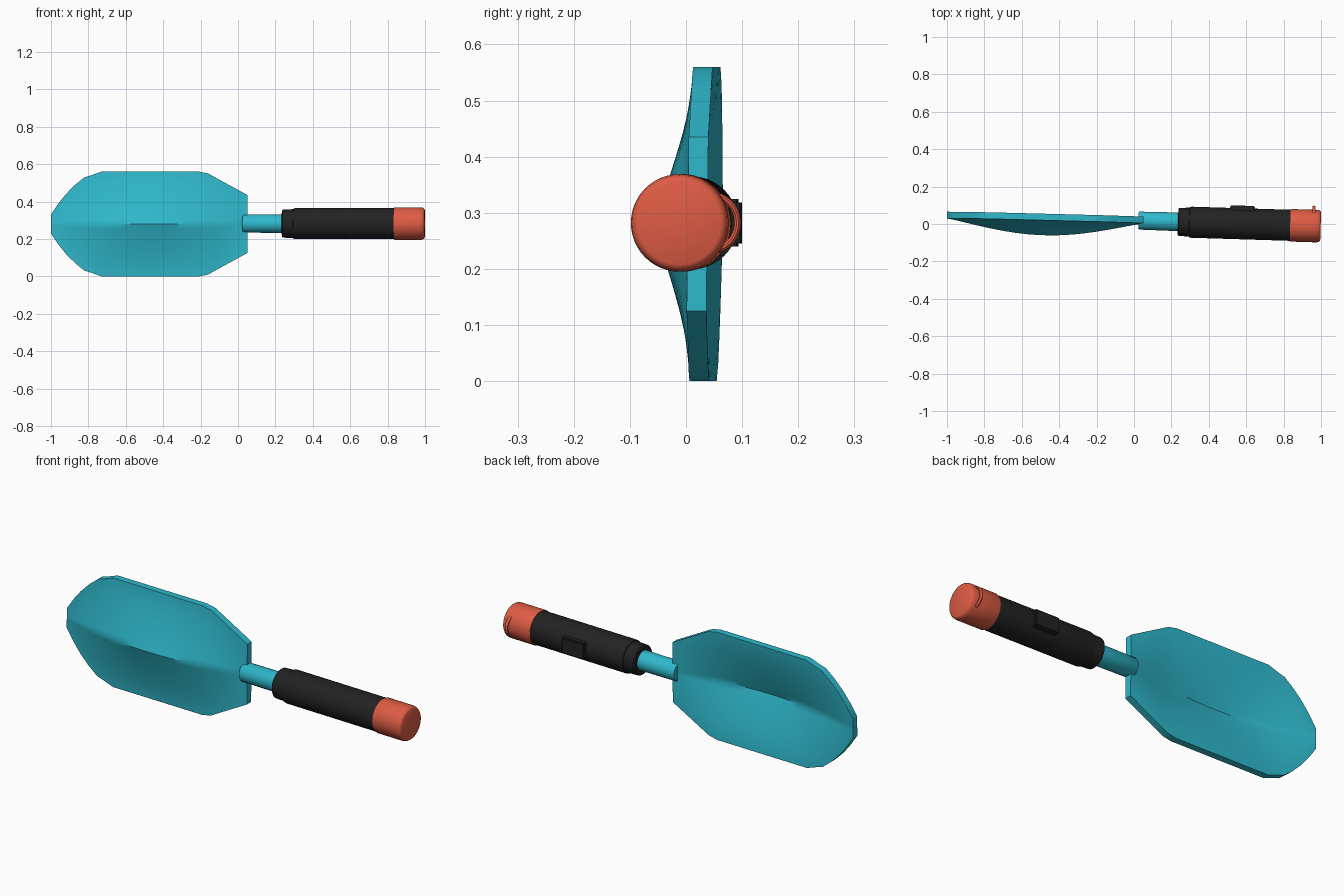
import bpy, bmesh, math
from mathutils import Vector, Matrix

cube = bpy.data.objects.get("Cube")
if cube:
    bpy.data.objects.remove(cube, do_unlink=True)

MID = 0.282                     # height of the long axis
TILT = -0.031                   # sideways drift of the handle axis


def material(name, rgb):
    m = bpy.data.materials.new(name)
    m.use_nodes = True
    m.diffuse_color = (*rgb, 1)
    m.node_tree.nodes["Principled BSDF"].inputs["Base Color"].default_value = (*rgb, 1)
    return m


teal = material("teal", (0.028, 0.48, 0.6))
black = material("black rubber", (0.016, 0.016, 0.016))
orange = material("orange", (0.73, 0.107, 0.058))


def finish(bm, name, mat, angle=35):
    bmesh.ops.recalc_face_normals(bm, faces=bm.faces)
    me = bpy.data.meshes.new(name)
    bm.to_mesh(me)
    bm.free()
    me.materials.append(mat)
    ob = bpy.data.objects.new(name, me)
    bpy.context.collection.objects.link(ob)
    bpy.ops.object.select_all(action='DESELECT')
    ob.select_set(True)
    bpy.context.view_layer.objects.active = ob
    bpy.ops.object.shade_smooth_by_angle(angle=math.radians(angle))
    return ob


def axis_y(x):
    return 0.019 + TILT * x


def lathe(name, profile, mat, sides=48):
    """Turn (x, radius) pairs around the tilted handle axis."""
    bm = bmesh.new()
    rings = []
    for x, r in profile:
        ring = []
        for i in range(sides):
            a = math.tau * i / sides
            c = r * math.cos(a)
            ring.append(bm.verts.new((x - TILT * c, axis_y(x) + c, MID + r * math.sin(a))))
        rings.append(ring)
    for a, b in zip(rings, rings[1:]):
        for i in range(sides):
            j = (i + 1) % sides
            bm.faces.new((a[i], a[j], b[j], b[i]))
    bm.faces.new(rings[0])
    bm.faces.new(rings[-1])
    return finish(bm, name, mat)


# Blade: half-width outline along x, with a ridge that fades to both ends
outline = [(-1, .05), (-.96, .11), (-.92, .16), (-.87, .21), (-.82, .25),
           (-.78, .262), (-.73, .28), (-.21, .28), (-.16, .27), (.05, .155)]


def half_width(x):
    for (x0, h0), (x1, h1) in zip(outline, outline[1:]):
        if x <= x1:
            return h0 + (h1 - h0) * (x - x0) / (x1 - x0)
    return outline[-1][1]


stations = sorted({p[0] for p in outline} | {round(-.69 + .06 * i, 2) for i in range(8)}
                  | {-.11, -.06, -.01})
COLS, THICK = 24, 0.035
bm = bmesh.new()
layers = []
for back in (0, THICK):
    grid = []
    for x in stations:
        u = (x + 1) / 1.05
        depth = 0.077 * max(0, math.sin(math.pi * u)) ** 1.1
        rim = 0.03 - 0.027 * u
        row = []
        for k in range(COLS + 1):
            t = 2 * k / COLS - 1
            z = half_width(x) * t
            y = rim - depth * (1 - abs(t)) ** 1.4 + 0.012 * z + back
            row.append(bm.verts.new((x, y, MID - .002 + z)))
        grid.append(row)
    for a, b in zip(grid, grid[1:]):
        for k in range(COLS):
            bm.faces.new((a[k], a[k + 1], b[k + 1], b[k]))
    layers.append(grid)


# Close the blade rim between front and back skins
def border(g):
    return g[0] + [r[-1] for r in g[1:]] + g[-1][-2::-1] + [r[0] for r in g[-2:0:-1]]


front, rear = border(layers[0]), border(layers[1])
for i in range(len(front)):
    j = (i + 1) % len(front)
    bm.faces.new((front[i], front[j], rear[j], rear[i]))
finish(bm, "blade", teal)

# Handle parts turned on the axis
lathe("shaft", [(.024, .044), (.03, .048), (.26, .05)], teal)
lathe("grip", [(.235, .068), (.24, .075), (.29, .077), (.295, .077), (.297, .081),
               (.305, .083), (.835, .083)], black)
lathe("end_cap", [(.835, .086), (.838, .087), (.975, .087), (.988, .085),
                  (.995, .08), (.998, .074)], orange)

# Raised pad on the back of the grip
bm = bmesh.new()
bmesh.ops.create_cube(bm, size=1, matrix=Matrix.Translation((.58, .072, MID))
                      @ Matrix.Rotation(math.atan(TILT), 4, 'Z')
                      @ Matrix.Diagonal((.135, .052, .085, 1)))
bmesh.ops.bevel(bm, geom=list(bm.edges), offset=.006, segments=2, affect='EDGES')
finish(bm, "grip_pad", black)

# Hanging loop on the back of the cap
bm = bmesh.new()
rings = []
for i in range(25):
    a = math.pi * i / 24
    out = Vector((0, math.sin(a), math.cos(a)))
    centre = Vector((.962, .042, MID)) + out * .05
    rings.append([bm.verts.new(centre + out * .006 * math.cos(b) + Vector((.008 * math.sin(b), 0, 0)))
                  for b in (math.tau * k / 10 for k in range(10))])
for a, b in zip(rings, rings[1:]):
    for k in range(10):
        j = (k + 1) % 10
        bm.faces.new((a[k], a[j], b[j], b[k]))
bm.faces.new(rings[0])
bm.faces.new(rings[-1])
finish(bm, "hanging_loop", orange)
